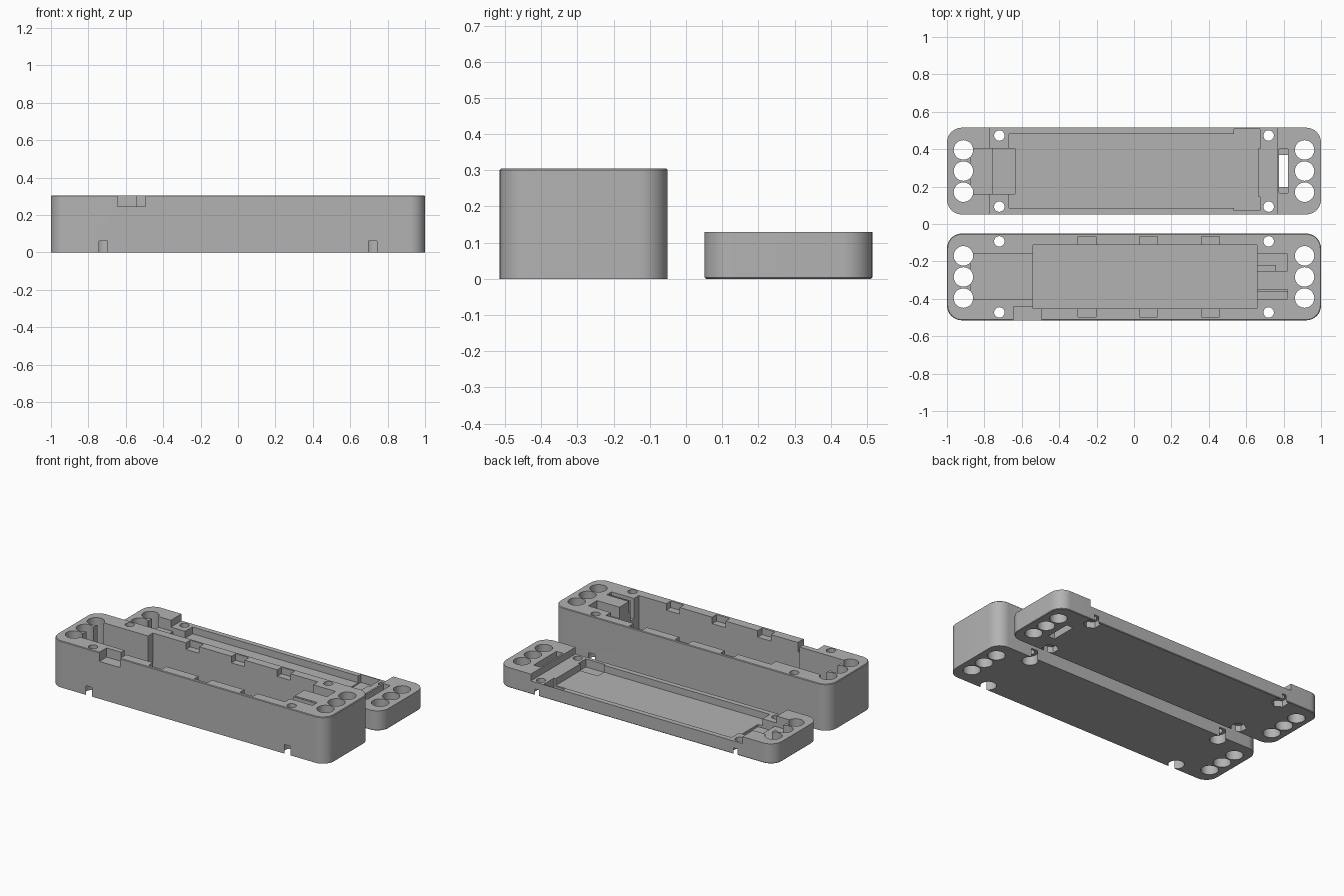
import bpy, bmesh, math
from mathutils import Matrix

cube = bpy.data.objects.get("Cube")
if cube:
    bpy.data.objects.remove(cube, do_unlink=True)

grey = bpy.data.materials.new("matte_grey")
grey.use_nodes = True
COLOUR = (0.45, 0.45, 0.45, 1)
grey.diffuse_color = COLOUR
grey.node_tree.nodes["Principled BSDF"].inputs["Base Color"].default_value = COLOUR

HALF_W = 0.232
CORNER = 0.08
TOP = 0.5  # open cutters rise to here


def make_object(name, bm):
    bmesh.ops.recalc_face_normals(bm, faces=bm.faces)
    mesh = bpy.data.meshes.new(name)
    bm.to_mesh(mesh)
    bm.free()
    ob = bpy.data.objects.new(name, mesh)
    bpy.context.collection.objects.link(ob)
    return ob


def rounded_slab(name, yc, height, soft_z):
    """Rounded rectangle block with a tiny chamfer at the soft_z edge."""
    bm = bmesh.new()
    ring = []
    for i, (sx, sy) in enumerate([(1, 1), (-1, 1), (-1, -1), (1, -1)]):
        for k in range(13):
            a = (i + k / 12) * math.pi / 2
            ring.append(bm.verts.new((sx * (1 - CORNER) + CORNER * math.cos(a),
                                      yc + sy * (HALF_W - CORNER) + CORNER * math.sin(a), 0)))
    base = bm.faces.new(ring)
    ext = bmesh.ops.extrude_face_region(bm, geom=[base])
    for v in ext["geom"]:
        if isinstance(v, bmesh.types.BMVert):
            v.co.z = height
    rim = [e for e in bm.edges if all(abs(v.co.z - soft_z) < 1e-4 for v in e.verts)]
    bmesh.ops.bevel(bm, geom=rim, offset=0.004, segments=1, affect='EDGES')
    ob = make_object(name, bm)
    ob.data.materials.append(grey)
    return ob


def cut(target, bm):
    """Subtract a mesh from the target and discard the cutter."""
    cutter = make_object("cutter", bm)
    cutter.hide_render = True
    mod = target.modifiers.new("cut", 'BOOLEAN')
    mod.operation = 'DIFFERENCE'
    mod.solver = 'EXACT'
    mod.object = cutter
    bpy.context.view_layer.objects.active = target
    bpy.ops.object.modifier_apply(modifier=mod.name)
    bpy.data.objects.remove(cutter, do_unlink=True)


def cut_box(target, yc, x0, x1, y0, y1, z0, z1=TOP):
    bm = bmesh.new()
    mat = (Matrix.Translation(((x0 + x1) / 2, yc + (y0 + y1) / 2, (z0 + z1) / 2))
           @ Matrix.Diagonal((x1 - x0, y1 - y0, z1 - z0, 1)))
    bmesh.ops.create_cube(bm, size=1, matrix=mat)
    cut(target, bm)


def cut_round(target, x, y, r, z0, z1, sides=32):
    bm = bmesh.new()
    mat = Matrix.Translation((x, y, (z0 + z1) / 2)) @ Matrix.Rotation(math.pi / 2, 4, 'Z')
    bmesh.ops.create_cone(bm, cap_ends=True, segments=sides, radius1=r, radius2=r,
                          depth=z1 - z0, matrix=mat)
    # put a corner towards the side wall for six-sided pockets
    if sides == 6 and max(v.co.y for v in bm.verts) - y < r * 0.95:
        bmesh.ops.rotate(bm, verts=bm.verts, cent=(x, y, 0),
                         matrix=Matrix.Rotation(math.pi / 6, 3, 'Z'))
    cut(target, bm)


def fastener_holes(target, yc, recess_r, recess_depth, sides):
    for s in (-1, 1):
        for dy in (-0.113, 0, 0.113):
            cut_round(target, s * 0.912, yc + dy, 0.052, -0.1, TOP)
        for t in (-1, 1):
            cut_round(target, s * 0.72, yc + t * 0.19, 0.028, -0.1, TOP, 24)
            cut_round(target, s * 0.72, yc + t * 0.19, recess_r, -0.1, recess_depth, sides)


# Deep tray
Y = -0.283
tray = rounded_slab("deep_tray", Y, 0.305, 0.305)
cut_box(tray, Y, -0.54, 0.657, -0.168, 0.172, 0.03)
cut_box(tray, Y, -0.875, -0.53, -0.122, 0.122, 0.1)           # end channel
cut_box(tray, Y, -0.645, -0.495, -0.3, -0.157, 0.245)         # cable notch
for x in (-0.252, 0.078, 0.41):                               # clip notches
    cut_box(tray, Y, x - 0.048, x + 0.048, 0.16, 0.216, 0.262)
    cut_box(tray, Y, x - 0.048, x + 0.048, -0.213, -0.16, 0.262)
cut_box(tray, Y, 0.645, 0.82, 0.063, 0.123, 0.17)             # connector slots
cut_box(tray, Y, 0.76, 0.82, 0.033, 0.07, 0.17)
cut_box(tray, Y, 0.645, 0.765, 0.033, 0.068, 0.23)
cut_box(tray, Y, 0.645, 0.82, -0.117, -0.08, 0.17)
cut_box(tray, Y, 0.645, 0.82, -0.067, -0.0795, 0.23)
fastener_holes(tray, Y, 0.048, 0.06, 32)

# Shallow lid with raised ends
Y = 0.283
lid = rounded_slab("shallow_lid", Y, 0.13, 0)
cut_box(lid, Y, -0.77, 0.765, -0.4, 0.4, 0.085)
cut_box(lid, Y, -0.667, 0.662, -0.198, 0.198, 0.04)
cut_box(lid, Y, -0.875, -0.75, -0.122, 0.122, 0.06)           # end channel
cut_box(lid, Y, -0.756, -0.635, -0.122, 0.122, 0.025)         # end pocket
cut_box(lid, Y, 0.535, 0.675, 0.12, 0.226, 0.032)             # side pockets
cut_box(lid, Y, 0.535, 0.675, -0.21, -0.135, 0.032)
cut_box(lid, Y, 0.776, 0.824, -0.118, 0.118, 0.05)            # strap slot
cut_box(lid, Y, 0.776, 0.824, -0.085, 0.085, -0.1)
fastener_holes(lid, Y, 0.05, 0.04, 6)

# Smooth the round walls, keep the edges sharp
for ob in (tray, lid):
    bpy.ops.object.select_all(action='DESELECT')
    ob.select_set(True)
    bpy.context.view_layer.objects.active = ob
    bpy.ops.object.shade_smooth_by_angle(angle=math.radians(30))
